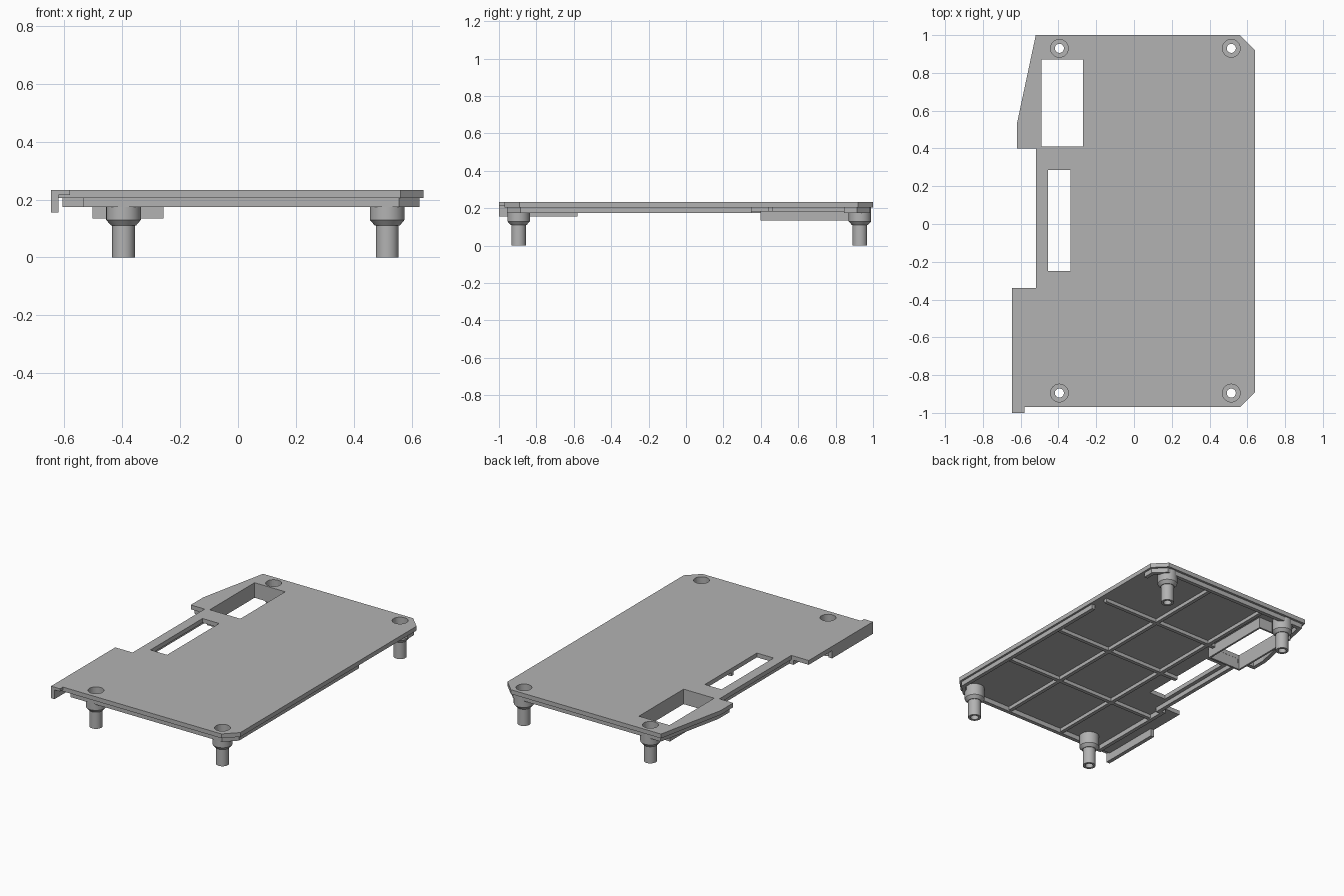
import bpy
import bmesh
import math
from mathutils import Vector

old = bpy.data.objects.get("Cube")
if old:
    bpy.data.objects.remove(old, do_unlink=True)

grey = bpy.data.materials.new("plain grey")
grey.use_nodes = True
grey.diffuse_color = (0.45, 0.45, 0.45, 1)
grey.node_tree.nodes["Principled BSDF"].inputs["Base Color"].default_value = (0.45, 0.45, 0.45, 1)

TOP, UNDER, RIM = 0.233, 0.205, 0.175
POSTS = [(x, y) for x in (-0.395, 0.515) for y in (-0.895, 0.93)]


def finish(name, bm):
    bmesh.ops.recalc_face_normals(bm, faces=bm.faces)
    mesh = bpy.data.meshes.new(name)
    bm.to_mesh(mesh)
    bm.free()
    mesh.materials.append(grey)
    obj = bpy.data.objects.new(name, mesh)
    bpy.context.collection.objects.link(obj)
    return obj


def raise_faces(bm, height):
    """Extrude every flat face upward into a solid."""
    ext = bmesh.ops.extrude_face_region(bm, geom=bm.faces[:], use_keep_orig=True)
    verts = [g for g in ext["geom"] if isinstance(g, bmesh.types.BMVert)]
    bmesh.ops.translate(bm, verts=verts, vec=(0, 0, height))


def prism(name, outline, z0, z1):
    bm = bmesh.new()
    bm.faces.new([bm.verts.new((x, y, z0)) for x, y in outline])
    raise_faces(bm, z1 - z0)
    return finish(name, bm)


def box(name, x0, x1, y0, y1, z0, z1):
    return prism(name, [(x0, y0), (x1, y0), (x1, y1), (x0, y1)], z0, z1)


def wall(name, path, width, z0, z1, closed=False):
    """Mitred wall along a path, thickened to the path's left."""
    pts = [Vector(p) for p in path]
    n = len(pts)
    inner = []
    for i, p in enumerate(pts):
        before = (p - pts[i - 1]) if (i or closed) else (pts[1] - p)
        after = (pts[(i + 1) % n] - p) if (i < n - 1 or closed) else before
        a, b = [Vector((-d.y, d.x)).normalized() for d in (before, after)]
        inner.append(p + (a + b) * width / (1 + a.dot(b)))
    bm = bmesh.new()
    vo = [bm.verts.new((p.x, p.y, z0)) for p in pts]
    vi = [bm.verts.new((p.x, p.y, z0)) for p in inner]
    for i in range(n if closed else n - 1):
        j = (i + 1) % n
        bm.faces.new((vo[i], vo[j], vi[j], vi[i]))
    raise_faces(bm, z1 - z0)
    return finish(name, bm)


def cut(obj, cutters):
    for c in cutters:
        mod = obj.modifiers.new("opening", "BOOLEAN")
        mod.operation = "DIFFERENCE"
        mod.solver = "EXACT"
        mod.object = c
    graph = bpy.context.evaluated_depsgraph_get()
    mesh = bpy.data.meshes.new_from_object(obj.evaluated_get(graph))
    obj.modifiers.clear()
    obj.data = mesh


# Cover plate and the perimeter rim beneath it
plate = prism("cover_plate", [
    (-0.52, 1), (-0.62, 0.53), (-0.62, 0.4), (-0.52, 0.4), (-0.52, -0.34),
    (-0.645, -0.34), (-0.645, -0.97), (0.56, -0.97), (0.64, -0.89),
    (0.64, 0.92), (0.56, 1)], UNDER, TOP)
rim = wall("under_rim", [
    (0.627, 0.845), (0.627, 0.915), (0.555, 0.985), (-0.508, 0.985),
    (-0.605, 0.53), (-0.605, 0.415), (-0.505, 0.415), (-0.505, -0.34),
    (-0.535, -0.34), (-0.535, -0.957), (0.555, -0.957), (0.627, -0.885),
    (0.627, 0.35)], 0.025, RIM, UNDER)

# Openings: window, slot and screw counterbores
cutters = [box("window_cutter", -0.49, -0.27, 0.41, 0.87, 0.1, 0.3),
           box("slot_cutter", -0.455, -0.335, -0.25, 0.285, 0.1, 0.3)]
for x, y in POSTS:
    circle = [(x + 0.047 * math.cos(math.tau * k / 32), y + 0.047 * math.sin(math.tau * k / 32))
              for k in range(32)]
    cutters.append(prism("bore_cutter", circle, 0.14, 0.3))
for part in (plate, rim):
    cut(part, cutters)
for c in cutters:
    bpy.data.objects.remove(c, do_unlink=True)

# Deep frame around the window
wall("window_frame", [(-0.502, 0.397), (-0.257, 0.397), (-0.257, 0.882), (-0.502, 0.882)],
     0.012, 0.135, UNDER, closed=True)

# Stiffening ribs
for x in (-0.21, 0.2):
    box("long_rib", x - 0.012, x + 0.012, -0.94, 0.965, 0.182, UNDER)
for y, left in ((-0.465, -0.515), (0, -0.335), (0.45, -0.26)):
    box("cross_rib", left, 0.605, y - 0.012, y + 0.012, 0.182, UNDER)

# Corner tab and hanging lip
box("corner_tab", -0.645, -0.58, -1, -0.97, 0.215, TOP)
box("side_lip", -0.645, -0.62, -1, -0.58, 0.155, 0.215)

# Hollow stepped screw posts
PROFILE = [(0.06, UNDER), (0.06, 0.13), (0.043, 0.11), (0.039, 0.11), (0.039, 0),
           (0.024, 0), (0.024, 0.14), (0.047, 0.14), (0.047, UNDER)]
for x, y in POSTS:
    bm = bmesh.new()
    vs = [bm.verts.new((r, 0, z)) for r, z in PROFILE]
    edges = [bm.edges.new((vs[i - 1], v)) for i, v in enumerate(vs)]
    bmesh.ops.spin(bm, geom=vs + edges, cent=(0, 0, 0), axis=(0, 0, 1),
                   angle=math.tau, steps=32)
    bmesh.ops.remove_doubles(bm, verts=bm.verts, dist=0.0001)
    post = finish("screw_post", bm)
    post.location = (x, y, 0)
    bpy.ops.object.select_all(action="DESELECT")
    post.select_set(True)
    bpy.context.view_layer.objects.active = post
    bpy.ops.object.shade_smooth_by_angle(angle=math.radians(30))
